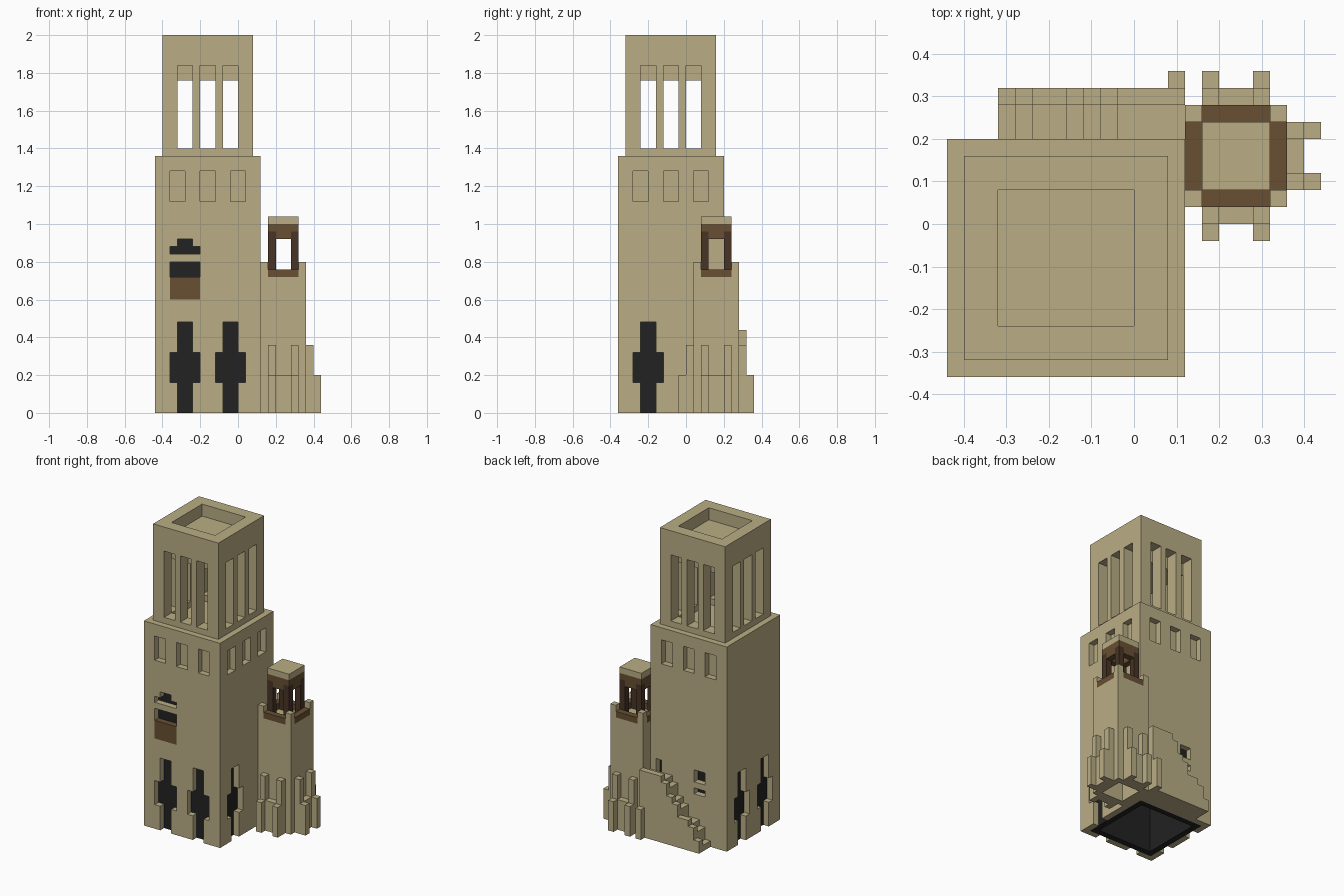
import bpy
import bmesh
from mathutils import Vector

U = 0.04  # one block

if "Cube" in bpy.data.objects:
    bpy.data.objects.remove(bpy.data.objects["Cube"], do_unlink=True)


def material(name, rgb):
    m = bpy.data.materials.new(name)
    m.use_nodes = True
    color = (*rgb, 1.0)
    m.diffuse_color = color
    m.node_tree.nodes["Principled BSDF"].inputs["Base Color"].default_value = color
    return m


STONE = material("sandstone", (0.49, 0.42, 0.235))
BLACK = material("dark interior", (0.016, 0.016, 0.016))
WOOD = material("wood", (0.138, 0.08, 0.033))
DARK_WOOD = material("dark wood", (0.065, 0.034, 0.018))


def blocks(name, boxes, mat):
    """One mesh made of boxes given as (x0, x1, y0, y1, z0, z1) in blocks."""
    bm = bmesh.new()
    for x0, x1, y0, y1, z0, z1 in boxes:
        low, high = Vector((x0, y0, z0)) * U, Vector((x1, y1, z1)) * U
        size, mid = high - low, (low + high) / 2
        for v in bmesh.ops.create_cube(bm, size=1)["verts"]:
            v.co = v.co * size + mid
    mesh = bpy.data.meshes.new(name)
    bm.to_mesh(mesh)
    bm.free()
    mesh.materials.append(mat)
    ob = bpy.data.objects.new(name, mesh)
    bpy.context.scene.collection.objects.link(ob)
    return ob


def carve(ob, boxes):
    """Cut every box out of the object."""
    cutters = []
    for b in boxes:
        cutter = blocks("cutter", [b], STONE)
        cutter.hide_render = True
        mod = ob.modifiers.new("cut", "BOOLEAN")
        mod.operation, mod.solver, mod.object = "DIFFERENCE", "EXACT", cutter
        cutters.append(cutter)
    graph = bpy.context.evaluated_depsgraph_get()
    mesh = bpy.data.meshes.new_from_object(ob.evaluated_get(graph))
    ob.modifiers.clear()
    ob.data = mesh
    for cutter in cutters:
        bpy.data.objects.remove(cutter, do_unlink=True)


def opening(side, a, b, z0, z1, depth=1.5):
    """Box that cuts into one face of the main tower."""
    return {
        "front": (a, b, -10, -9 + depth, z0, z1),
        "back": (a, b, 5 - depth, 6, z0, z1),
        "east": (3 - depth, 4, a, b, z0, z1),
        "west": (-12, -11 + depth, a, b, z0, z1),
    }[side]


# Main tower: hollow lower shell with doors, windows and niches
tower = blocks("main_tower", [(-11, 3, -9, 5, 0, 34)], STONE)
cuts = [(-10, 2, -8, 4, -1, 25)]
for side, c in [("front", -7), ("front", -1), ("east", -5), ("west", -5), ("west", 1)]:
    cuts.append(opening(side, c - 1, c + 1, -1, 12))
    cuts.append(opening(side, c - 2, c + 2, 4, 8))
for side, starts in [("front", (-9, -5, -1)), ("back", (-9, -5, -1)), ("east", (-7, -3, 1))]:
    cuts += [opening(side, s, s + 2, 28, 32, 1) for s in starts]
cuts += [
    opening("front", -8, -6, 21.5, 23),
    opening("front", -9, -5, 21, 22),
    opening("front", -9, -5, 15, 20),
    opening("back", -7, -5, 10, 12),
    opening("back", -7, -5, 8, 9),
    opening("back", 1, 2, 9, 12),
]
carve(tower, cuts)

# Dark lining seen through the openings
lining = blocks("dark_lining", [(-10, 2, -8, 4, 0, 25)], BLACK)
carve(lining, [(-9, 1, -7, 3, -1, 24)])
blocks("window_apron", [(-9, -5, -9, -8, 15, 18)], WOOD)

# Belfry: open shaft with three slits through each wall, and a sunken roof
belfry = blocks("belfry", [(-10, 2, -8, 4, 34, 50)], STONE)
cuts = [(-8, 0, -6, 2, 33, 51)]
for i in range(3):
    cuts.append((-8 + 3 * i, -6 + 3 * i, -9, 5, 35, 46))
    cuts.append((-11, 3, -6 + 3 * i, -4 + 3 * i, 35, 46))
carve(belfry, cuts)
blocks("belfry_roof", [(-8, 0, -6, 2, 44, 48)], STONE)

# Side turret shaft, hollow underneath, with raised corners
turret = blocks("turret_shaft", [(3, 9, 1, 7, 0, 18)], STONE)
carve(turret, [(4, 8, 2, 6, -1, 17)])
blocks("turret_corners", [(x, x + 1, y, y + 1, 18, 20) for x in (3, 8) for y in (1, 6)], STONE)


def turned(box, turns):
    """Rotate a box by quarter turns around the turret axis."""
    x0, x1, y0, y1, z0, z1 = box
    for _ in range(turns):
        x0, x1, y0, y1 = sorted((6 - (y0 - 4), 6 - (y1 - 4))) + [x0 - 6 + 4, x1 - 6 + 4]
    return (x0, x1, y0, y1, z0, z1)


# Wooden lantern on the turret
blocks("lantern_ledge", [turned((4, 8, 1, 2, 18, 19), t) for t in range(4)], WOOD)
blocks("lantern_posts", [(x, x + 1, y, y + 1, 18, 24) for x in (4, 7) for y in (2, 5)], DARK_WOOD)
beams = [turned((5, 7, 2, 3, 23, 24), t) for t in range(4)]
blocks("lantern_beams", beams + [(4, 8, 2, 6, 24, 25)], WOOD)
blocks("lantern_roof", [(4, 8, 2, 6, 25, 26)], STONE)

# Stepped buttresses on the three free sides of the turret
for t, side in enumerate(("front", "east", "back")):
    parts = [(5, 7, 0, 1, 0, 5)]
    for x in (4, 7):
        parts += [(x, x + 1, 0, 1, 0, 9), (x, x + 1, -1, 0, 0, 5)]
    blocks("buttress_" + side, [turned(p, t) for p in parts], STONE)
blocks("stair_buttress", [(2, 3, 8, 9, 0, 5)], STONE)

# Outside stair with a low parapet, climbing to a landing
heights = (2, 4, 5, 5, 7, 8, 10)
steps = [(-8 + i, -7 + i, 5, 7, 0, h - 1) for i, h in enumerate(heights)]
rail = [(-8 + i, -7 + i, 7, 8, 0, h) for i, h in enumerate(heights)]
blocks("stair_steps", steps + [(-1, 3, 5, 7, 0, 10)], STONE)
blocks("stair_parapet", rail + [(-1, 3, 7, 8, 0, 11)], STONE)
